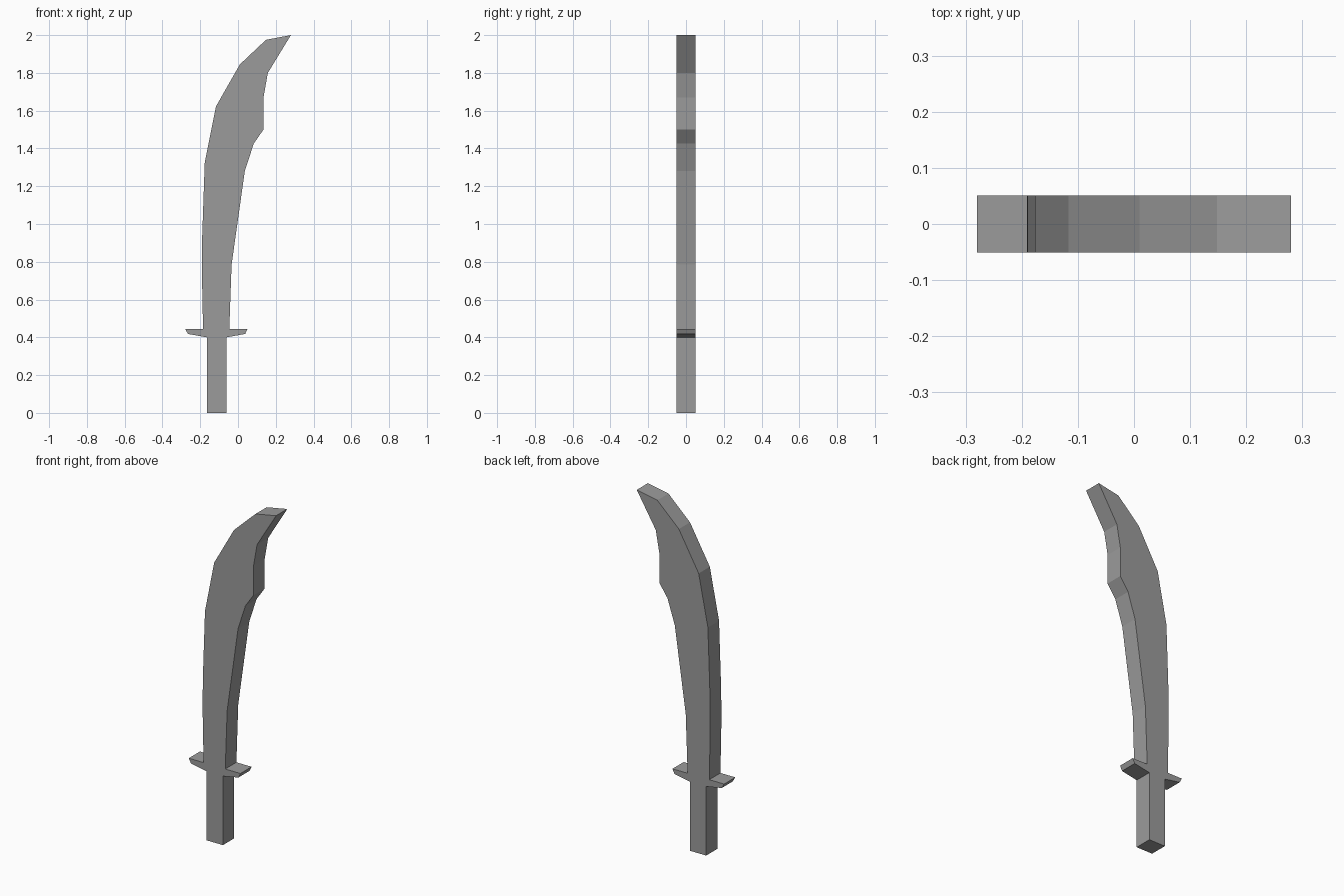
import bpy
import bmesh

if "Cube" in bpy.data.objects:
    bpy.data.objects.remove(bpy.data.objects["Cube"])

HALF = 0.051  # half thickness of the flat sword

# Dark grey metal
steel = bpy.data.materials.new("dark_steel")
steel.diffuse_color = (0.33, 0.33, 0.33, 1)
steel.use_nodes = True
steel.node_tree.nodes["Principled BSDF"].inputs["Base Color"].default_value = steel.diffuse_color


def slab(name, outline, open_edges=()):
    """Extrude a counter-clockwise (x, z) outline through y, leaving joint walls open."""
    bm = bmesh.new()
    front = [bm.verts.new((x, -HALF, z)) for x, z in outline]
    back = [bm.verts.new((x, HALF, z)) for x, z in outline]
    bm.faces.new(front)
    bm.faces.new(back[::-1])
    n = len(outline)
    for i in range(n):
        if i not in open_edges:
            j = (i + 1) % n
            bm.faces.new((front[i], back[i], back[j], front[j]))
    mesh = bpy.data.meshes.new(name)
    bm.to_mesh(mesh)
    bm.free()
    mesh.materials.append(steel)
    obj = bpy.data.objects.new(name, mesh)
    bpy.context.collection.objects.link(obj)
    return obj


# Joint positions shared by neighbouring parts
GRIP_L, GRIP_R, GUARD_Z = -0.165, -0.061, 0.40
BASE_L, BASE_R, BASE_Z = -0.185, -0.046, 0.445

# Straight grip, open where it meets the guard
slab("grip", [(GRIP_L, 0), (GRIP_R, 0), (GRIP_R, GUARD_Z), (GRIP_L, GUARD_Z)], {2})

# Crossguard with tapered ends, open under the blade and over the grip
slab("crossguard", [
    (GRIP_L, GUARD_Z), (GRIP_R, GUARD_Z), (0.038, 0.418), (0.051, BASE_Z),
    (BASE_R, BASE_Z), (BASE_L, BASE_Z), (-0.28, BASE_Z), (-0.265, 0.418),
], {0, 4})

# Curved blade: cutting edge up to the tip, then down the spine
cutting_edge = [(BASE_R, BASE_Z), (-0.034, 0.785), (0.036, 1.28), (0.083, 1.425),
                (0.135, 1.50), (0.135, 1.67), (0.158, 1.80), (0.28, 2.0)]
spine = [(0.148, 1.975), (0.01, 1.845), (-0.117, 1.622), (-0.176, 1.325),
         (-0.19, 0.92), (-0.191, 0.74)]
slab("blade", [(BASE_L, BASE_Z)] + cutting_edge + spine, {0})
